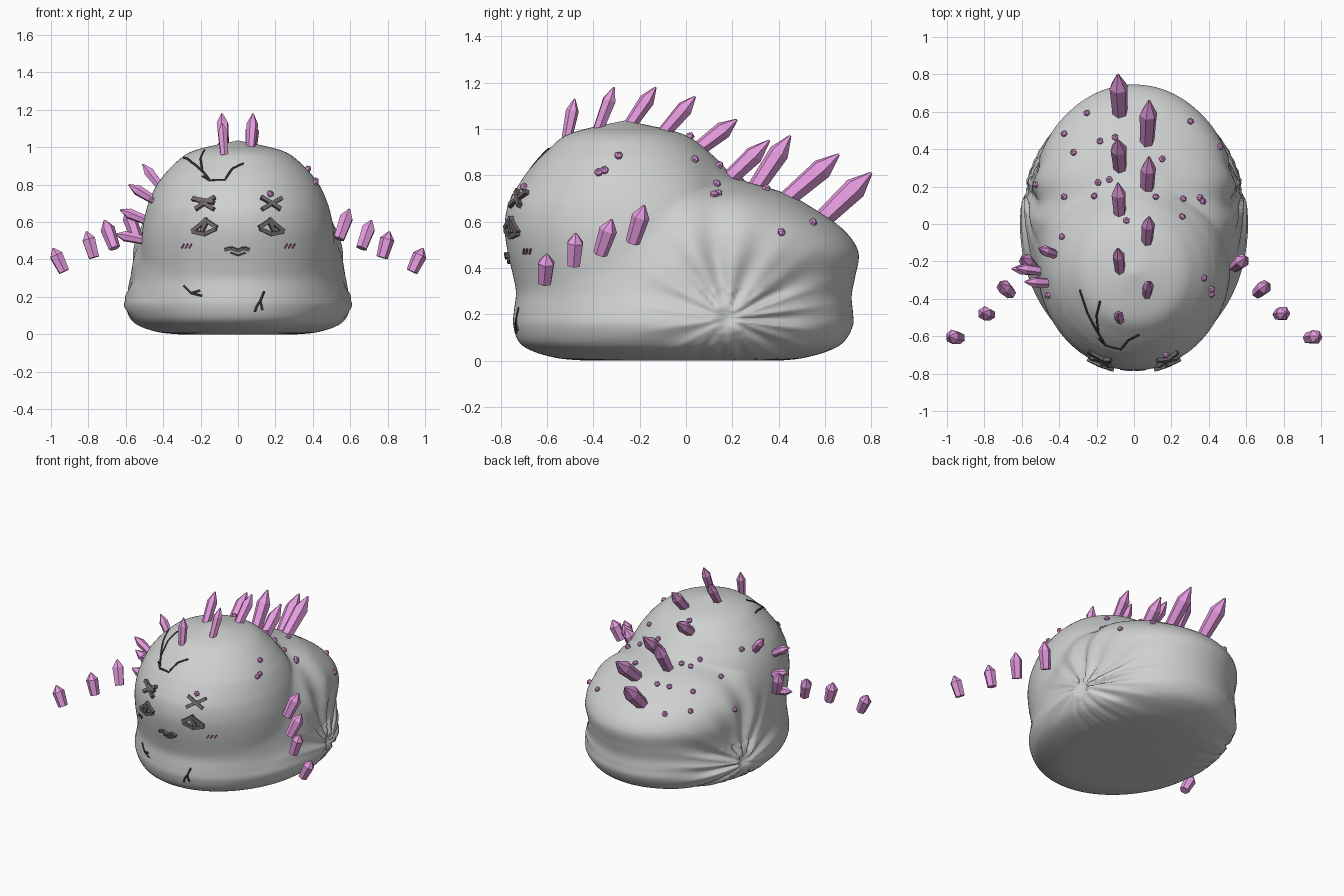
import bpy, bmesh, math
from mathutils import Vector, Matrix
from mathutils.bvhtree import BVHTree

if "Cube" in bpy.data.objects:
    bpy.data.objects.remove(bpy.data.objects["Cube"])


def material(name, colour):
    mat = bpy.data.materials.new(name)
    mat.use_nodes = True
    rgba = (*colour, 1)
    mat.diffuse_color = rgba
    mat.node_tree.nodes["Principled BSDF"].inputs["Base Color"].default_value = rgba
    return mat


stone = material("pale grey", (0.62, 0.63, 0.63))
crystal_pink = material("orchid pink", (0.79, 0.33, 0.74))
bar_grey = material("warm dark grey", (0.16, 0.135, 0.15))
crack_black = material("charcoal", (0.035, 0.035, 0.035))
blush_purple = material("plum", (0.28, 0.08, 0.22))


def make_object(name, bm, mat, smooth=False):
    bmesh.ops.recalc_face_normals(bm, faces=bm.faces)
    mesh = bpy.data.meshes.new(name)
    bm.to_mesh(mesh)
    bm.free()
    mesh.materials.append(mat)
    obj = bpy.data.objects.new(name, mesh)
    bpy.context.collection.objects.link(obj)
    if smooth:
        for poly in mesh.polygons:
            poly.use_smooth = True
    return obj


# Body slices: height, then front y, back y and half width of the head and of the rump
profile = [
    (0, -.42, .25, .28, -.42, .4, .32), (.01, -.54, .28, .36, -.54, .5, .42),
    (.04, -.65, .3, .43, -.65, .61, .52), (.08, -.71, .3, .47, -.71, .68, .575),
    (.15, -.735, .3, .49, -.735, .72, .61), (.21, -.735, .3, .5, -.73, .72, .602),
    (.28, -.73, .3, .505, -.715, .715, .583), (.36, -.745, .31, .51, -.68, .73, .572),
    (.47, -.77, .32, .515, -.58, .745, .56), (.57, -.783, .32, .51, -.47, .675, .53),
    (.66, -.772, .3, .492, -.38, .545, .47), (.72, -.745, .27, .472, -.3, .435, .38),
    (.77, -.715, .23, .45, -.2, .27, .22), (.82, -.68, .18, .42, -.15, .1, .08),
    (.9, -.605, .1, .352, -.3, -.2, .05), (.98, -.5, -.02, .24, -.3, -.25, .02),
    (1.035, -.27, -.26, .005, -.27, -.26, .004)]


def spline(t):
    """Smooth curve through the profile rows."""
    last = len(profile) - 1
    i = min(int(t), last - 1)
    f = t - i
    a, b, c, d = (profile[max(0, min(last, i + k))] for k in (-1, 0, 1, 2))
    return [q + f / 2 * (r - p + f * (2 * p - 5 * q + 4 * r - s + f * (3 * (q - r) + s - p)))
            for p, q, r, s in zip(a, b, c, d)]


def reach_of(front, back, width, origin, turn):
    """Distance from the origin to the far side of an ellipse."""
    half = (back - front) / 2
    u, v = math.cos(turn) / width, math.sin(turn) / half
    w = (origin - (front + back) / 2) / half
    a, b = u * u + v * v, v * w
    root = b * b - a * (w * w - 1)
    return max(0, (math.sqrt(root) - b) / a) if root > 0 else 0


def outline(row, turn):
    """Point on a slice through the softly merged head and rump."""
    z = max(0, row[0])
    head_middle = (row[1] + row[2]) / 2
    origin = head_middle + 0.15 * max(0, 1 - z / 0.8)
    head = reach_of(*row[1:4], origin, turn)
    rump = reach_of(*row[4:7], origin, turn)
    blend = max(0, 0.04 - abs(head - rump)) ** 2 / 0.16
    r = max(head, rump) + blend * min(1, head / 0.2)
    return Vector((r * math.cos(turn), origin + r * math.sin(turn), z))


def gather(co):
    """Pull the cloth-like pleats in towards a knot on each flank."""
    dy, dz = co.y - 0.18, co.z - 0.18
    r, angle = math.hypot(dy, dz), math.atan2(dz, dy)
    pleat = (0.5 + 0.5 * math.cos(11 * angle + 0.8 * math.sin(3 * angle))) ** 1.3
    reach = math.exp(-((r - 0.18) / 0.22) ** 2) * min(1, r / 0.08)
    depth = 0.045 * (pleat - 0.25) * reach * (0.65 + 0.35 * math.cos(angle - 0.6))
    depth += 0.03 * math.exp(-(r / 0.04) ** 2)
    # valley that rises to the saddle behind the head
    if dz > 0:
        depth += 0.03 * math.exp(-((dy + 0.04) / 0.08) ** 2) * min(1, dz / 0.3)
    co.x -= math.copysign(depth, co.x) * min(1, abs(co.x) / 0.3)


# Body
bm = bmesh.new()
steps, around = 8, 240
rings = []
for row in range(steps * (len(profile) - 1) + 1):
    ring = []
    for k in range(around):
        co = outline(spline(row / steps), math.tau * k / around)
        gather(co)
        ring.append(bm.verts.new(co))
    rings.append(ring)
for low, high in zip(rings, rings[1:]):
    for k in range(around):
        n = (k + 1) % around
        bm.faces.new((low[k], low[n], high[n], high[k]))
bm.faces.new(rings[0][::-1])
bm.faces.new(rings[-1])
# Soften the seam between head and rump
for _ in range(4):
    bmesh.ops.smooth_vert(bm, verts=[v for v in bm.verts if 0.3 < v.co.z < 0.95], factor=0.5,
                          use_axis_x=True, use_axis_y=True, use_axis_z=True)
bm.normal_update()
surface = BVHTree.FromBMesh(bm)
make_object("body", bm, stone, smooth=True)


def from_above(x, y):
    hit, normal, *_ = surface.ray_cast(Vector((x, y, 3)), Vector((0, 0, -1)))
    return (hit, normal) if hit else surface.find_nearest(Vector((x, y, 0.5)))[:2]


def from_front(x, z):
    hit, normal, *_ = surface.ray_cast(Vector((x, -3, z)), Vector((0, 1, 0)))
    return (hit, normal) if hit else surface.find_nearest(Vector((x, -1, z)))[:2]


def add_crystal(bm, base, tip, radius):
    """Six-sided shard that flares a little and then comes to a point."""
    base, tip = Vector(base), Vector(tip)
    axis = tip - base
    turn = axis.to_track_quat("Z", "Y")
    loops = []
    for share, size in ((0, 0.8), (0.7, 1), (1, 0.12)):
        loop = []
        for k in range(6):
            a = math.radians(60 * k + 15)
            spoke = Vector((math.cos(a), math.sin(a), 0)) * radius * size
            loop.append(bm.verts.new(base + axis * share + turn @ spoke))
        loops.append(loop)
    for low, high in zip(loops, loops[1:]):
        for k in range(6):
            n = (k + 1) % 6
            bm.faces.new((low[k], low[n], high[n], high[k]))
    bm.faces.new(loops[0][::-1])
    bm.faces.new(loops[-1])


# Spine crystals, alternating either side of the middle: base y, z and tip y, z
spine = [(-.51, .98, -.48, 1.13), (-.37, 1.02, -.31, 1.18), (-.24, 1.02, -.13, 1.18),
         (-.09, .99, .04, 1.14), (.05, .91, .22, 1.04), (.17, .77, .36, .95),
         (.31, .76, .45, .97), (.45, .71, .66, .89), (.6, .62, .8, .81)]
bm = bmesh.new()
for i, (y0, z0, y1, z1) in enumerate(spine):
    x = 0.07 if i % 2 else -0.075
    base, tip = Vector((x, y0, z0)), Vector((x * 1.15, y1, z1))
    add_crystal(bm, base - (tip - base) * 0.15, tip, 0.028 + 0.0028 * i)
make_object("spine_crystals", bm, crystal_pink)

# Floating crystals, mirrored: base x, y, z and tip x, y, z
floating = [(.54, -.23, .51, .596, -.18, .67), (.66, -.37, .46, .714, -.32, .61),
            (.77, -.485, .41, .81, -.475, .55), (.93, -.61, .335, .99, -.6, .46)]
for side, label in ((1, "left"), (-1, "right")):
    bm = bmesh.new()
    for x0, y0, z0, x1, y1, z1 in floating:
        add_crystal(bm, (side * x0, y0, z0), (side * x1, y1, z1), 0.039)
    make_object(label + "_floating_crystals", bm, crystal_pink)

# Shoulder crystals on the right flank
bm = bmesh.new()
for base, tip in (((-.4, -.17, .77), (-.51, -.13, .91)), ((-.43, -.315, .705), (-.585, -.31, .8)),
                  ((-.47, -.255, .6), (-.63, -.235, .665)), ((-.49, -.25, .5), (-.655, -.24, .535))):
    add_crystal(bm, base, tip, 0.029)
make_object("right_shoulder_crystals", bm, crystal_pink)

# Small crystal chips scattered over the back
chips = [(-.25, .59), (-.37, .48), (.3, .545), (-.32, .38), (.455, .41), (-.18, .44),
         (.15, .345), (-.52, .21), (-.19, .22), (-.13, .235), (-.37, .145), (-.21, .145),
         (-.04, .015), (.115, .14), (.26, .13), (.35, .14), (.365, .12), (.255, .035),
         (-.38, -.07), (.37, -.29), (.41, -.35), (.41, -.375), (-.455, -.38), (-.1, .46), (.17, -.695)]
bm = bmesh.new()
for x, y in chips:
    hit, normal = from_above(x, y)
    add_crystal(bm, hit - normal * 0.012, hit + normal * 0.024, 0.018)
make_object("crystal_chips", bm, crystal_pink)


def add_bar(bm, start, end, width, thick):
    """Box laid on the face between two x, z points."""
    (a, na), (b, nb) = from_front(*start), from_front(*end)
    along, out = (b - a).normalized(), (na + nb).normalized()
    up = along.cross(out).normalized()
    out = up.cross(along)
    frame = Matrix((along * (b - a).length, out * thick, up * width)).transposed().to_4x4()
    frame.translation = (a + b) / 2 + out * thick * 0.3
    bmesh.ops.create_cube(bm, size=1, matrix=frame)


# Eyes and crossed brows
brow = [((.12, .73), (.225, .665)), ((.125, .665), (.23, .725))]
eye = [((.11, .57), (.18, .615)), ((.16, .615), (.24, .55)), ((.115, .565), (.18, .535)),
       ((.17, .535), (.24, .55)), ((.165, .6), (.19, .55))]
for side, label in ((1, "left"), (-1, "right")):
    for part, bars in (("brow", brow), ("eye", eye)):
        bm = bmesh.new()
        if side < 0 and part == "brow":
            bars = bars + [((.125, .7), (.24, .72))]
        for (x0, z0), (x1, z1) in bars:
            add_bar(bm, (side * x0, z0), (side * x1, z1), 0.021, 0.025)
        make_object(label + "_" + part, bm, bar_grey)

    # Blush strokes
    bm = bmesh.new()
    for k in range(3):
        x = side * 0.275 + (k - 1) * 0.02
        add_bar(bm, (x - 0.006, 0.46), (x + 0.008, 0.483), 0.007, 0.008)
    make_object(label + "_blush", bm, blush_purple)

# Mouth
bm = bmesh.new()
lip = [(-.07, .453), (-.035, .462), (0, .448), (.03, .462), (.06, .453)]
for start, end in zip(lip, lip[1:]):
    add_bar(bm, start, end, 0.017, 0.022)
for side in (-1, 1):
    add_bar(bm, (side * .04, .438), (0, .422), 0.008, 0.015)
make_object("mouth", bm, bar_grey)


def crack(name, paths, project):
    """Thin dark lines that follow the surface."""
    curve = bpy.data.curves.new(name, "CURVE")
    curve.dimensions = "3D"
    curve.bevel_depth, curve.bevel_resolution = 0.006, 1
    curve.materials.append(crack_black)
    for path in paths:
        points = [Vector(path[0])]
        for p, q in zip(path, path[1:]):
            points += [Vector(p).lerp(Vector(q), k / 4) for k in range(1, 5)]
        line = curve.splines.new("POLY")
        line.points.add(len(points) - 1)
        for point, flat in zip(line.points, points):
            point.co = (*project(*flat)[0], 1)
    bpy.context.collection.objects.link(bpy.data.objects.new(name, curve))


crack("crown_crack", [
    [(-.29, -.35), (-.25, -.47), (-.21, -.55), (-.15, -.65), (-.07, -.67), (-.03, -.62), (.03, -.59)],
    [(-.18, -.41), (-.2, -.49), (-.19, -.59)], [(-.15, -.65), (-.19, -.61)]], from_above)
crack("right_base_crack", [[(-.29, .26), (-.25, .22), (-.19, .205)], [(-.25, .22), (-.2, .235)]], from_front)
crack("left_base_crack", [[(.14, .23), (.12, .18), (.1, .15), (.09, .12)], [(.12, .18), (.13, .13)]], from_front)
